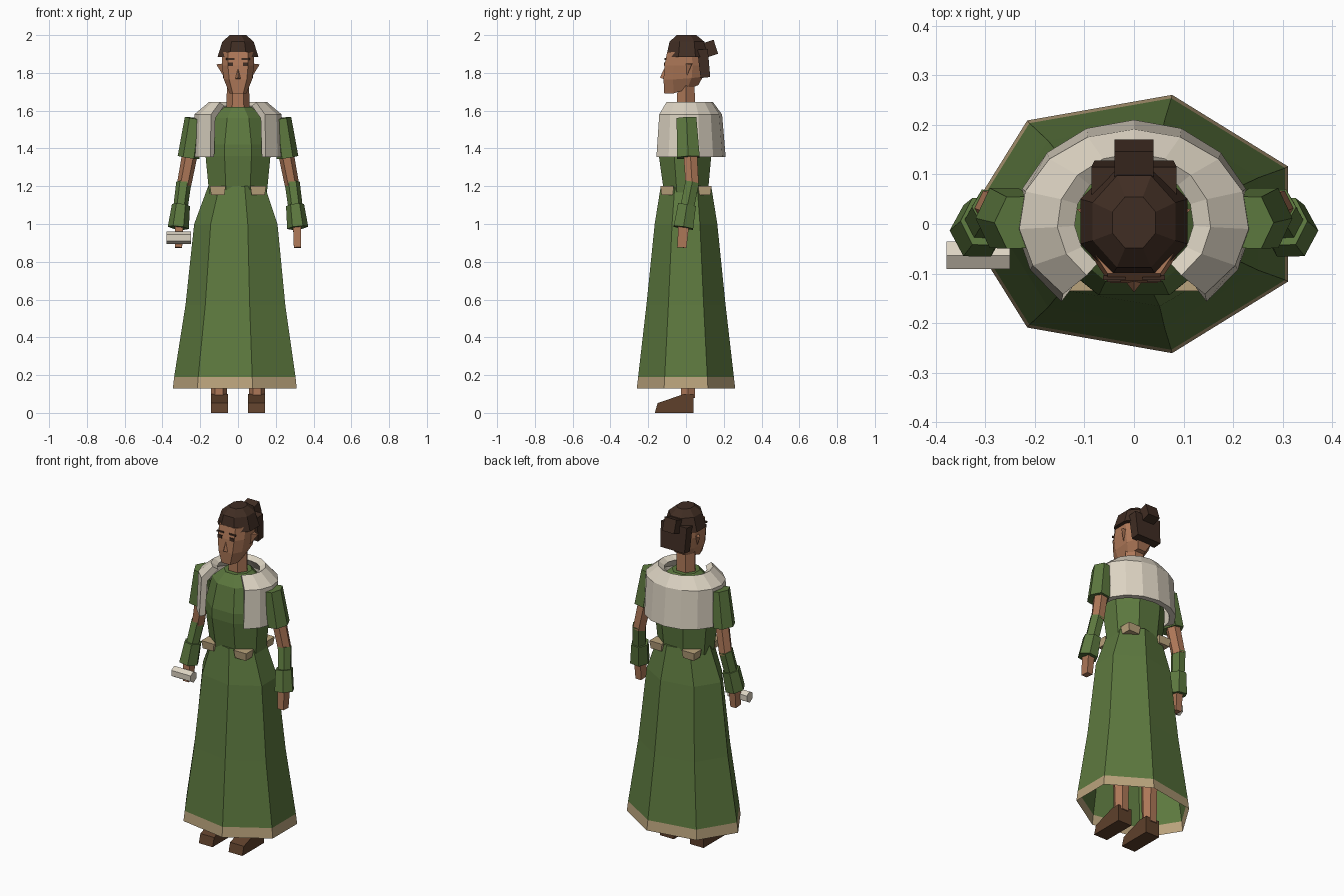
import bpy, bmesh, math
from mathutils import Vector, Matrix

if "Cube" in bpy.data.objects:
    bpy.data.objects.remove(bpy.data.objects["Cube"])


def material(name, r, g, b):
    lin = [((c / 255 + 0.055) / 1.055) ** 2.4 for c in (r, g, b)]
    m = bpy.data.materials.new(name)
    m.diffuse_color = (*lin, 1)
    m.use_nodes = True
    m.node_tree.nodes["Principled BSDF"].inputs["Base Color"].default_value = m.diffuse_color
    return m


GREEN = material("green cloth", 93, 121, 63)
SKIN = material("skin", 174, 120, 88)
HAIR = material("dark brown hair", 64, 45, 35)
CREAM = material("cream wool", 220, 211, 194)
TAN = material("tan trim", 186, 163, 124)
LEATHER = material("brown leather", 94, 64, 43)


def make(name, verts, faces, *mats):
    me = bpy.data.meshes.new(name)
    me.from_pydata([tuple(v) for v in verts], [], faces)
    bm = bmesh.new()
    bm.from_mesh(me)
    bmesh.ops.recalc_face_normals(bm, faces=bm.faces)
    bm.to_mesh(me)
    bm.free()
    for m in mats:
        me.materials.append(m)
    ob = bpy.data.objects.new(name, me)
    bpy.context.collection.objects.link(ob)
    return ob


def loft(name, rings, mat, bottom=True, top=True, closed=True):
    """Skin a list of equal-length point rings."""
    n = len(rings[0])
    verts = [p for r in rings for p in r]
    faces = []
    for k in range(len(rings) - 1):
        for i in range(n if closed else n - 1):
            j = (i + 1) % n
            faces.append((k * n + i, k * n + j, (k + 1) * n + j, (k + 1) * n + i))
    if bottom:
        faces.append(tuple(range(n)))
    if top:
        faces.append(tuple(range(len(verts) - n, len(verts))))
    return make(name, verts, faces, mat)


def ring(z, rx, ry, n, phase=0.0, cx=0.0, cy=0.0):
    a = [math.radians(phase) + 2 * math.pi * i / n for i in range(n)]
    return [(cx + rx * math.cos(t), cy + ry * math.sin(t), z) for t in a]


def tube(name, p, q, rp, rq, mat, n=6, phase=0.0):
    """Prism from p to q; rp and rq are (x, y) radii at the ends."""
    p, q = Vector(p), Vector(q)
    d = (q - p).normalized()
    side = Vector((1, 0, 0))
    side = (side - d * side.dot(d)).normalized()
    up = d.cross(side)
    rings = []
    for c, (rx, ry) in ((p, rp), (q, rq)):
        rings.append([c + side * x + up * y
                      for x, y, _ in ring(0, rx, ry, n, phase)])
    return loft(name, rings, mat)


def box(name, centre, size, mat, tilt=0.0, taper=1.0):
    hx, hy, hz = (s / 2 for s in size)
    rot = Matrix.Rotation(math.radians(tilt), 3, 'X')
    rings = []
    for z, k in ((-hz, taper), (hz, 1)):
        rings.append([Vector(centre) + rot @ Vector((sx * hx * k, sy * hy * k, z))
                      for sx, sy in ((-1, -1), (1, -1), (1, 1), (-1, 1))])
    return loft(name, rings, mat)


# Seven-sided skirt with a tan hem
skirt = loft("skirt", [ring(z, rx, ry, 7, 180) for z, rx, ry in (
    (0.13, 0.345, 0.267), (0.19, 0.338, 0.26), (0.57, 0.278, 0.215),
    (1.0, 0.232, 0.17), (1.2, 0.158, 0.137))], GREEN, bottom=False)
skirt.data.materials.append(TAN)
for f in skirt.data.polygons:
    if f.center.z < 0.18:
        f.material_index = 1

# Bodice
loft("bodice", [ring(z, rx, ry, 8, 22.5, 0, cy) for z, rx, ry, cy in (
    (1.16, 0.165, 0.125, 0), (1.36, 0.186, 0.15, -0.005), (1.42, 0.185, 0.15, -0.005),
    (1.56, 0.15, 0.125, 0), (1.62, 0.078, 0.08, 0))], GREEN)

# Belt corner pieces
for sx in (-1, 1):
    for sy in (-1, 1):
        box("belt_piece", (sx * 0.107, sy * 0.1, 1.177), (0.083, 0.07, 0.046), TAN, taper=0.85)

# Open-fronted shoulder cape with thickness
angles = [math.radians(-52 + 284 * i / 12) for i in range(13)]


def cape_ring(z, rx, ry):
    return [(rx * math.cos(a), 0.005 + ry * math.sin(a), z) for a in angles]


cape = loft("cape", [cape_ring(*r) for r in (
    (1.355, 0.238, 0.205), (1.58, 0.232, 0.186), (1.645, 0.155, 0.138),
    (1.625, 0.12, 0.108), (1.56, 0.195, 0.155), (1.355, 0.205, 0.172),
    (1.355, 0.238, 0.205))], CREAM, False, False, closed=False)
bm = bmesh.new()
bm.from_mesh(cape.data)
bmesh.ops.remove_doubles(bm, verts=bm.verts, dist=0.0005)
bmesh.ops.holes_fill(bm, edges=[e for e in bm.edges if e.is_boundary], sides=0)
bmesh.ops.recalc_face_normals(bm, faces=bm.faces)
bm.to_mesh(cape.data)
bm.free()

# Arms, legs and shoes on both sides
for s in (-1, 1):
    tube("upper_sleeve", (s * 0.232, 0.003, 1.56), (s * 0.262, 0.012, 1.352),
         (0.05, 0.06), (0.058, 0.07), GREEN)
    tube("upper_arm", (s * 0.245, 0.02, 1.42), (s * 0.287, 0.033, 1.2),
         (0.042, 0.042), (0.038, 0.04), SKIN)
    tube("forearm_sleeve", (s * 0.287, 0.033, 1.22), (s * 0.308, 0.0, 1.06),
         (0.04, 0.042), (0.038, 0.042), GREEN)
    tube("cuff", (s * 0.302, 0.005, 1.1), (s * 0.316, -0.014, 0.98),
         (0.048, 0.055), (0.056, 0.06), GREEN)
    tube("hand", (s * 0.313, -0.012, 1.0), (s * 0.314, -0.022, 0.875),
         (0.031, 0.04), (0.026, 0.035), SKIN, 4, 45)
    tube("leg", (s * 0.1, 0.01, 0.08), (s * 0.1, 0.01, 1.0),
         (0.042, 0.042), (0.06, 0.06), SKIN, 6)
    # Wedge shoe, low at the toe
    outline = [(-0.165, 0), (0.04, 0), (0.04, 0.1), (-0.01, 0.1), (-0.15, 0.052)]
    loft("shoe", [[(s * x, y, z) for y, z in outline] for x in (0.053, 0.144)], LEATHER)

# Scroll held in one hand
tube("scroll", (-0.378, -0.063, 0.927), (-0.25, -0.063, 0.927 + 1e-4),
     (0.032, 0.032), (0.032, 0.032), CREAM).name = "scroll_guide"
bpy.data.objects.remove(bpy.data.objects["scroll_guide"])
loft("scroll", [[(x, -0.063 + a, 0.927 + b) for a, b, _ in ring(0, 0.032, 0.033, 6, 90)]
                for x in (-0.378, -0.25)], CREAM)

# Neck
loft("neck", [ring(1.58, 0.062, 0.056, 6, 0, 0, 0), ring(1.76, 0.058, 0.052, 6, 0, 0, 0)], SKIN)


# Head: faceted rings with a narrow chin rising toward the back
def head_ring(zf, zb, hw, yf, yb):
    half = [(0.62 * hw, yf, zf), (hw, yf + 0.05, zf),
            (hw, yb - 0.06, (zf + zb) / 2), (0.6 * hw, yb, zb)]
    return half + [(-x, y, z) for x, y, z in reversed(half)]


loft("head", [head_ring(*r) for r in (
    (1.692, 1.735, 0.045, -0.115, 0.065), (1.765, 1.78, 0.075, -0.119, 0.09),
    (1.84, 1.84, 0.086, -0.114, 0.095), (1.91, 1.91, 0.086, -0.1, 0.09))], SKIN)
make("nose", [(0, -0.11, 1.835), (-0.02, -0.112, 1.765), (0.02, -0.112, 1.765),
              (0, -0.138, 1.775)], [(0, 1, 3), (0, 3, 2), (1, 2, 3), (0, 2, 1)], SKIN)
for s in (-1, 1):
    make("ear", [(s * 0.075, -0.012, 1.85), (s * 0.075, 0.035, 1.85), (s * 0.078, 0.005, 1.785),
                 (s * 0.115, 0.03, 1.845)],
         [(0, 1, 3), (1, 2, 3), (2, 0, 3), (0, 1, 2)], SKIN)
    box("eye", (s * 0.04, -0.1135, 1.846), (0.028, 0.007, 0.018), HAIR)
    box("eyebrow", (s * 0.04, -0.108, 1.873), (0.045, 0.009, 0.009), HAIR)

# Hair cap, back hair and bun
loft("hair_cap", [ring(z, rx, ry, 8, 22.5, 0, cy) for z, rx, ry, cy in (
    (1.885, 0.117, 0.118, 0.005), (1.965, 0.09, 0.1, 0.005), (2.0, 0.047, 0.056, 0.003))], HAIR)
box("back_hair", (0, 0.095, 1.85), (0.172, 0.056, 0.15), HAIR, tilt=6, taper=0.92)
box("bun", (0, 0.132, 1.93), (0.078, 0.055, 0.078), HAIR, tilt=18)
